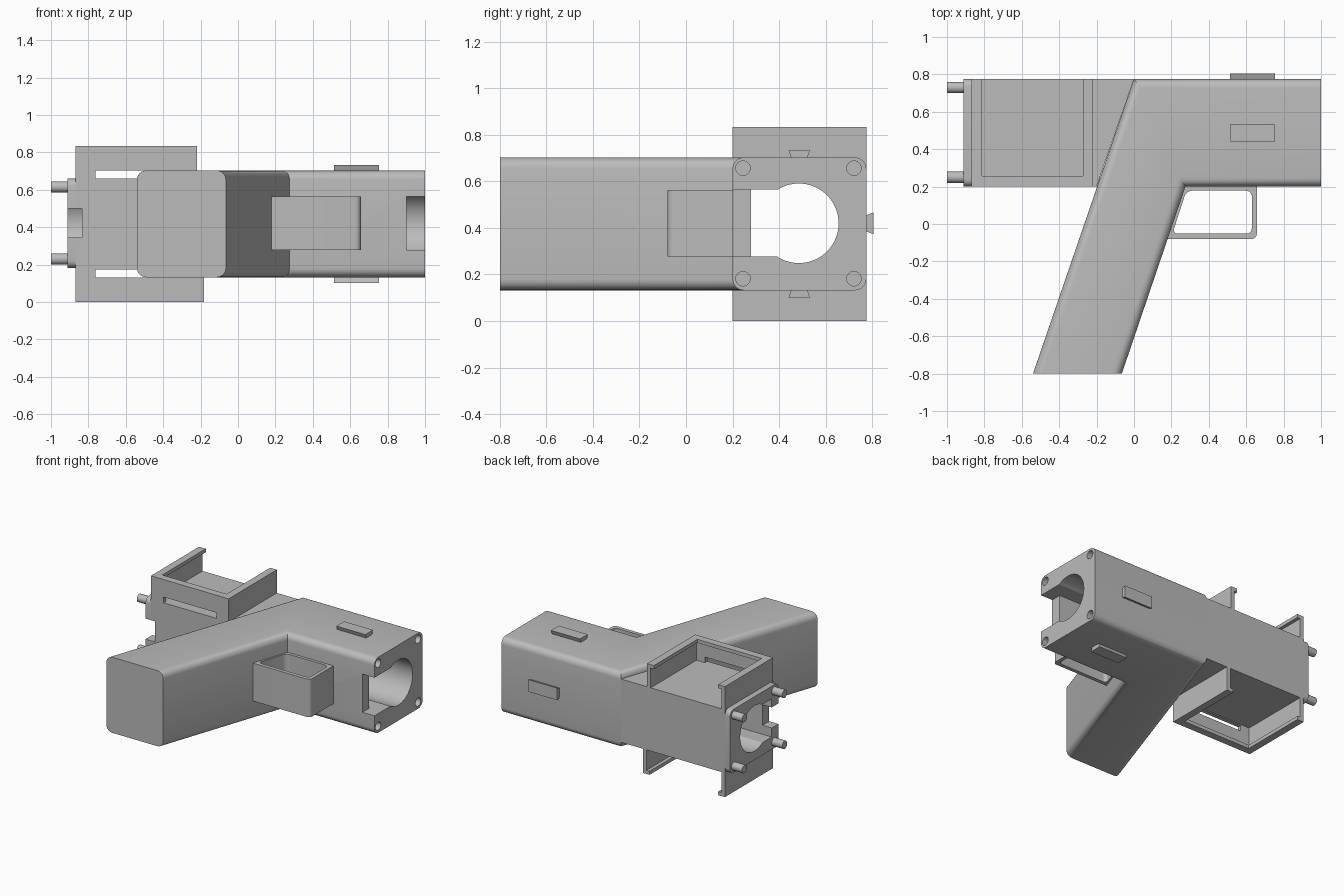
import bpy, bmesh, math
from mathutils import Vector

cube = bpy.data.objects.get("Cube")
if cube:
    bpy.data.objects.remove(cube, do_unlink=True)

MID = 0.4175                      # height of the mirror plane
BACK, FRONT = 0.775, 0.2          # depth range of the housing

grey = bpy.data.materials.new("plain grey")
grey.use_nodes = True
grey.diffuse_color = (0.5, 0.5, 0.5, 1)
grey.node_tree.nodes["Principled BSDF"].inputs["Base Color"].default_value = (0.5, 0.5, 0.5, 1)


def prism(name, pts, lo, hi, axis="z", radius=0, pick=None, segs=6):
    """Extrude a profile along an axis and round the edges chosen by pick."""
    def place(a, b, h):
        return (a, b, h) if axis == "z" else (h, a, b)
    bm = bmesh.new()
    face = bm.faces.new([bm.verts.new(place(a, b, lo)) for a, b in pts])
    top = bmesh.ops.extrude_face_region(bm, geom=[face])["geom"]
    move = Vector(place(0, 0, hi - lo))
    bmesh.ops.translate(bm, vec=move, verts=[v for v in top if isinstance(v, bmesh.types.BMVert)])
    bmesh.ops.recalc_face_normals(bm, faces=bm.faces)
    if radius:
        edges = [e for e in bm.edges if pick(e.verts[0].co, e.verts[1].co)]
        bmesh.ops.bevel(bm, geom=edges, offset=radius, segments=segs,
                        profile=0.5, affect="EDGES", clamp_overlap=True)
    mesh = bpy.data.meshes.new(name)
    bm.to_mesh(mesh)
    bm.free()
    mesh.materials.append(grey)
    obj = bpy.data.objects.new(name, mesh)
    bpy.context.collection.objects.link(obj)
    return obj


def box(name, x, y, z, **kw):
    return prism(name, [(x[0], y[0]), (x[1], y[0]), (x[1], y[1]), (x[0], y[1])], *z, **kw)


def rod(name, y, z, r, x0, x1, n=32):
    ring = [(y + r * math.cos(i * math.tau / n), z + r * math.sin(i * math.tau / n)) for i in range(n)]
    return prism(name, ring, x0, x1, axis="x")


def cut(obj, cutters):
    for c in cutters:
        mod = obj.modifiers.new("cut", "BOOLEAN")
        mod.operation, mod.solver, mod.object = "DIFFERENCE", "EXACT", c
        bpy.context.view_layer.objects.active = obj
        bpy.ops.object.modifier_apply(modifier=mod.name)


def along_x(a, b):
    return abs(a.x - b.x) > 0.01 and abs(a.y - b.y) + abs(a.z - b.z) < 0.001


def upright(a, b):
    return abs(a.z - b.z) > 0.01


# Housing and slanted grip in one outline; the two end faces stay sharp
def long_edge(a, b):
    flat = abs(a.z - b.z) < 0.001
    at_end = (a.x > 0.99 and b.x > 0.99) or (a.y < -0.79 and b.y < -0.79)
    return flat and not at_end


outline = [(-0.54, -0.8), (-0.065, -0.8), (0.275, FRONT), (1, FRONT), (1, BACK), (0, BACK)]
housing = prism("housing_and_grip", outline, 0.132, 0.703, radius=0.048, pick=long_edge)

# Lower rear section and its end plate
rear = prism("rear_section", [(-0.87, FRONT), (-0.2, FRONT), (0, BACK), (-0.87, BACK)], 0.182, 0.66)
plate = box("rear_end_plate", (-0.912, -0.87), (FRONT, BACK), (0.182, 0.66),
            radius=0.04, pick=along_x)

# Bore with its flat channel, end notches and screw holes
cutters = [
    rod("bore_cutter", 0.485, 0.42, 0.171, -1.2, 1.2, 64),
    box("channel_cutter", (-1.2, 1.2), (0.28, 0.485), (0.277, 0.565)),
    box("front_notch_cutter", (0.9, 1.2), (0.1, 0.4), (0.277, 0.565)),
    box("rear_notch_cutter", (-1.2, -0.835), (0.1, 0.4), (0.345, 0.5)),
]
holes = [rod("hole_cutter", y, z, 0.031, 0.9, 1.1) for y in (0.245, 0.722) for z in (0.182, 0.657)]
cut(housing, cutters[:3] + holes)
cut(rear, [cutters[0], cutters[1], cutters[3]])
cut(plate, [cutters[0], cutters[1], cutters[3]])

# Locating pins on the rear end
for y in (0.25, 0.73):
    for z in (0.23, 0.615):
        rod("rear_pin", y, z, 0.03, -1, -0.9)

# Trigger guard
guard = prism("trigger_guard", [(0.18, -0.08), (0.657, -0.08), (0.657, 0.205), (0.27, 0.205)],
              0.277, 0.563, radius=0.03,
              pick=lambda a, b: upright(a, b) and a.x > 0.6 and a.y < 0)
opening = prism("guard_cutter", [(0.205, -0.052), (0.63, -0.052), (0.63, 0.178), (0.28, 0.178)],
                0.1, 0.8, radius=0.03, pick=upright)
cut(guard, [opening])


# Open-backed trays with an inward lip, above and below the rear section
def tray(side, right, flip):
    def heights(lo, hi):
        return (2 * MID - hi, 2 * MID - lo) if flip else (lo, hi)
    left, wall, lip = -0.868, 0.03, 0.056
    full, rim = heights(0.65, 0.835), heights(0.808, 0.835)
    for kind, w, z in (("wall", wall, full), ("lip", lip, rim)):
        box(f"{side}_tray_rear_{kind}", (left, left + w), (FRONT, BACK), z)
        box(f"{side}_tray_inner_{kind}", (right - w, right), (FRONT, BACK), z)
        front = box(f"{side}_tray_front_{kind}", (left + w, right - w), (FRONT, FRONT + w), z)
        if kind == "wall":
            slot = box("slot_cutter", (-0.762, right - 0.1), (0.1, 0.3), heights(0.66, 0.703))
            cut(front, [slot])
            cutters.append(slot)


tray("upper", -0.218, False)
tray("lower", -0.182, True)

# Dovetail rails on the top, bottom and back: wider on the outside
profile = [(-0.033, -0.005), (0.033, -0.005), (0.046, 0.03), (-0.046, 0.03)]
prism("top_rail", [(0.487 + u, 0.703 + v) for u, v in profile], 0.513, 0.755, axis="x")
prism("bottom_rail", [(0.487 + u, 0.132 - v) for u, v in profile], 0.513, 0.755, axis="x")
prism("back_rail", [(BACK + v, 0.42 + u) for u, v in profile], 0.513, 0.755, axis="x")

# Remove the cutters and smooth the rounded edges
for c in cutters + holes + [opening]:
    bpy.data.objects.remove(c, do_unlink=True)
bpy.ops.object.select_all(action="DESELECT")
for obj in bpy.context.collection.objects:
    if obj.type == "MESH" and grey.name in obj.data.materials:
        obj.select_set(True)
        bpy.context.view_layer.objects.active = obj
bpy.ops.object.shade_smooth_by_angle(angle=math.radians(30))
